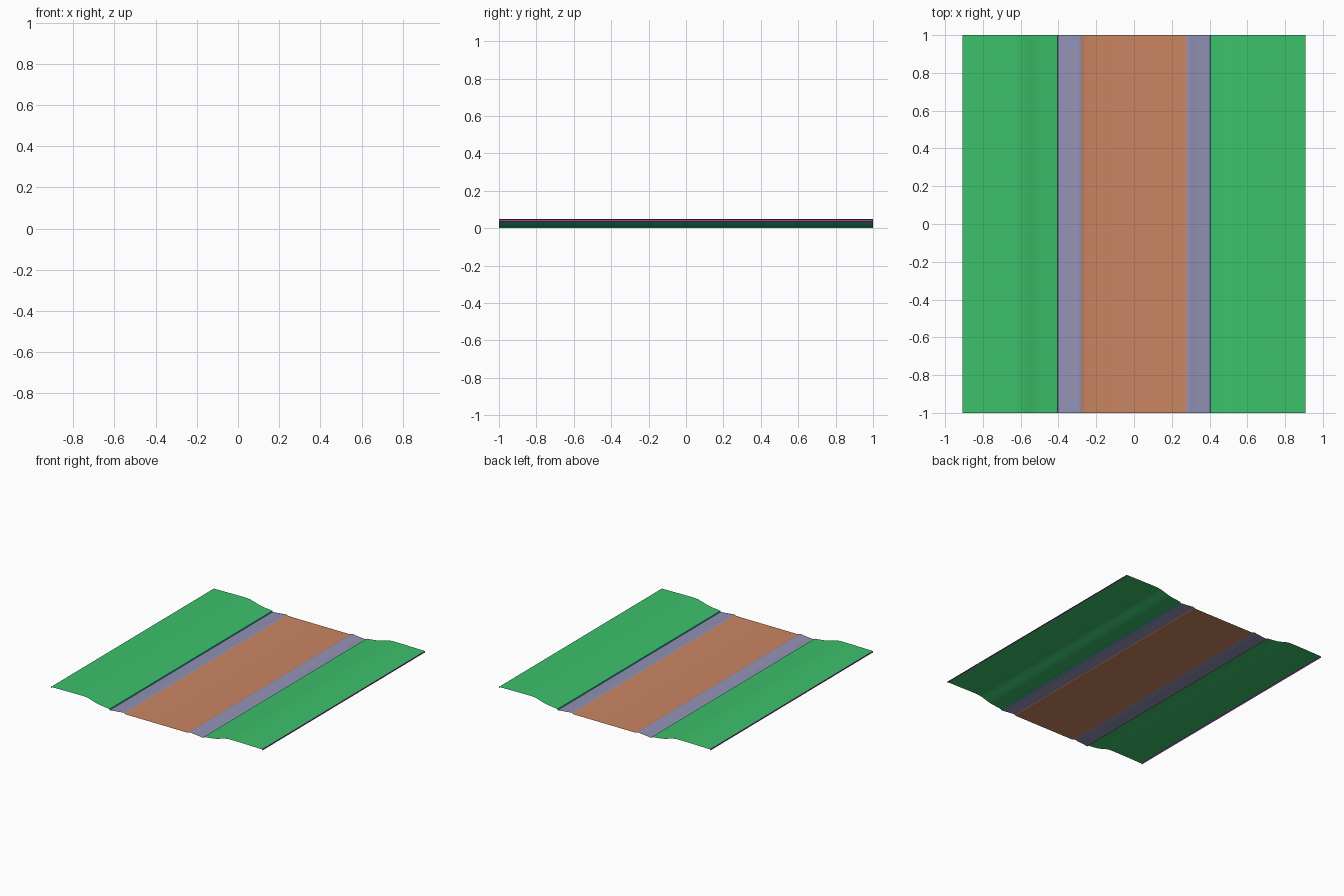
import bpy
import math

if "Cube" in bpy.data.objects:
    bpy.data.objects.remove(bpy.data.objects["Cube"])


def material(name, rgb):
    m = bpy.data.materials.new(name)
    m.diffuse_color = (*rgb, 1.0)
    m.use_nodes = True
    m.node_tree.nodes["Principled BSDF"].inputs["Base Color"].default_value = m.diffuse_color
    return m


GREEN = material("verge green", (0.045, 0.53, 0.145))
GREY = material("kerb lavender", (0.29, 0.29, 0.47))
ORANGE = material("road orange", (0.59, 0.235, 0.122))
TEAL = material("lip teal", (0.01, 0.36, 0.32))
MAGENTA = material("edge magenta", (0.50, 0.03, 0.50))


def strip(name, profile, mat):
    """Open sheet: an (x, z) profile running left to right, swept along y."""
    verts = [(x, y, z) for x, z in profile for y in (-1.0, 1.0)]
    faces = [(2 * i, 2 * i + 2, 2 * i + 3, 2 * i + 1)
             for i in range(len(profile) - 1)]
    mesh = bpy.data.meshes.new(name)
    mesh.from_pydata(verts, [], faces)
    mesh.materials.append(mat)
    ob = bpy.data.objects.new(name, mesh)
    bpy.context.collection.objects.link(ob)
    bpy.context.view_layer.objects.active = ob
    ob.select_set(True)
    bpy.ops.object.shade_smooth_by_angle(angle=math.radians(35))
    ob.select_set(False)
    return ob


def pair(name, profile, mat):
    """Right-hand strip plus its mirror on the left."""
    strip("right_" + name, profile, mat)
    strip("left_" + name, [(-x, z) for x, z in reversed(profile)], mat)


# Road bed with slightly upturned edges
edge = [(0.255, 0.004), (0.267, 0.005), (0.277, 0.009)]
strip("road_bed", [(-x, z) for x, z in reversed(edge)] + edge, ORANGE)

# Kerb: short rise from the road, then a long fall outwards
pair("kerb", [(0.277, 0.009), (0.288, 0.012), (0.296, 0.012),
              (0.302, 0.010), (0.35, 0.005), (0.402, 0.0)], GREY)

# Thin lip between kerb and verge
pair("lip", [(0.402, 0.0), (0.405, 0.008)], TEAL)

# Verge: S-shaped bank rising to a nearly flat shoulder
bank = [(0.405, 0.008), (0.43, 0.011), (0.46, 0.0145), (0.49, 0.018),
        (0.52, 0.024), (0.55, 0.033), (0.58, 0.042), (0.605, 0.047),
        (0.63, 0.049), (0.70, 0.049), (0.908, 0.046)]
pair("verge", bank, GREEN)

# Narrow outer skirt
pair("outer_skirt", [(0.908, 0.046), (0.909, 0.037)], MAGENTA)
